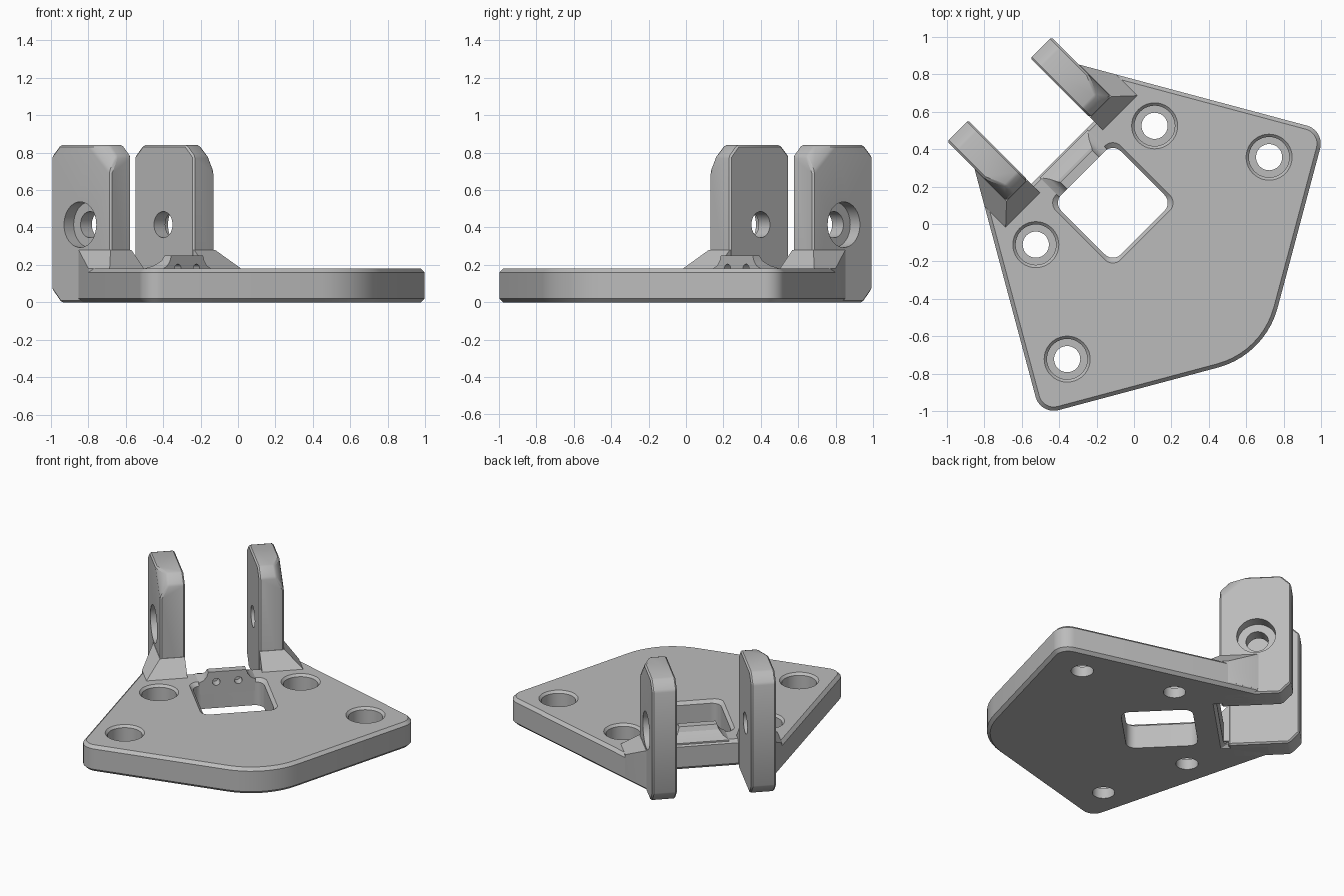
import bpy, bmesh
from math import pi, cos, sin, tan, atan2
from mathutils import Matrix, Vector

if "Cube" in bpy.data.objects:
    bpy.data.objects.remove(bpy.data.objects["Cube"], do_unlink=True)

grey = bpy.data.materials.new("plain grey")
grey.use_nodes = True
COLOUR = (0.5, 0.5, 0.5, 1)
grey.diffuse_color = COLOUR
grey.node_tree.nodes["Principled BSDF"].inputs["Base Color"].default_value = COLOUR


def loft(name, rings, cuts=()):
    """Skin matching rings of points, cap both ends, trim by planes."""
    bm = bmesh.new()
    loops = [[bm.verts.new(p) for p in ring] for ring in rings]
    n = len(loops[0])
    for a, b in zip(loops, loops[1:]):
        for i in range(n):
            j = (i + 1) % n
            bm.faces.new((a[i], a[j], b[j], b[i]))
    bm.faces.new(loops[0][::-1])
    bm.faces.new(loops[-1])
    for co, no in cuts:
        geom = bm.verts[:] + bm.edges[:] + bm.faces[:]
        res = bmesh.ops.bisect_plane(bm, geom=geom, plane_co=co, plane_no=no, clear_outer=True)
        edges = [e for e in res["geom_cut"] if isinstance(e, bmesh.types.BMEdge)]
        bmesh.ops.contextual_create(bm, geom=edges)
    bmesh.ops.recalc_face_normals(bm, faces=bm.faces[:])
    me = bpy.data.meshes.new(name)
    bm.to_mesh(me)
    bm.free()
    ob = bpy.data.objects.new(name, me)
    bpy.context.collection.objects.link(ob)
    return ob


def rounded(corners, steps=10):
    """Outline with each (x, y, radius) corner turned into an arc."""
    pts = []
    for i, (x, y, r) in enumerate(corners):
        p = Vector((x, y))
        if r == 0:
            pts.append(p)
            continue
        a = (Vector(corners[i - 1][:2]) - p).normalized()
        b = (Vector(corners[(i + 1) % len(corners)][:2]) - p).normalized()
        half = a.angle(b) / 2
        c = p + (a + b).normalized() * r / sin(half)
        v0, v1 = p + a * r / tan(half) - c, p + b * r / tan(half) - c
        start = atan2(v0.y, v0.x)
        sweep = (atan2(v1.y, v1.x) - start + pi) % (2 * pi) - pi
        for k in range(steps + 1):
            t = start + sweep * k / steps
            pts.append(c + Vector((cos(t), sin(t))) * r)
    return pts


def rect(x0, x1, y0, y1, z):
    return [(x0, y0, z), (x1, y0, z), (x1, y1, z), (x0, y1, z)]


def bore(name, steps, place):
    """Stepped round cutter from (radius, height) pairs."""
    ang = [2 * pi * k / 40 for k in range(40)]
    ob = loft(name, [[(r * cos(t), r * sin(t), h) for t in ang] for r, h in steps])
    ob.data.transform(place)
    return ob


def finish(ob, cutters=(), bevel=0, angle=60, mirror=False):
    """Bevel, cut, turn to the diagonal and shade."""
    if bevel:
        m = ob.modifiers.new("edges", "BEVEL")
        m.width, m.segments, m.limit_method = bevel, 1, "ANGLE"
        m.angle_limit = angle * pi / 180
    for c in cutters:
        m = ob.modifiers.new("cut", "BOOLEAN")
        m.operation, m.solver, m.object = "DIFFERENCE", "EXACT", c
    bpy.context.view_layer.update()
    dg = bpy.context.evaluated_depsgraph_get()
    me = bpy.data.meshes.new_from_object(ob.evaluated_get(dg))
    ob.modifiers.clear()
    ob.data = me
    if mirror:
        me.transform(Matrix.Scale(-1, 4, (1, 0, 0)))
        me.flip_normals()
    me.transform(Matrix.Rotation(pi / 4, 4, "Z"))
    me.materials.clear()
    me.materials.append(grey)
    bpy.ops.object.select_all(action="DESELECT")
    ob.select_set(True)
    bpy.context.view_layer.objects.active = ob
    bpy.ops.object.shade_smooth_by_angle(angle=pi / 6)


# Cutters: counterbored plate holes, square window, two small pin holes
T = 0.18
Y0, WIN = 0.16, 0.225
plate_cuts = [bore("plate_bore", [(0.07, -0.1), (0.07, 0.07), (0.108, 0.07), (0.108, T - 0.015),
                                  (0.143, T + 0.02)], Matrix.Translation((s * x, y, 0)))
              for x, y in ((0.763, -0.258), (0.449, 0.293)) for s in (1, -1)]


def window_ring(h, z):
    corners = [(-h, Y0 - h, 0.06), (h, Y0 - h, 0.06), (h, Y0 + h, 0.06), (-h, Y0 + h, 0.06)]
    return [(p.x, p.y, z) for p in rounded(corners)]


plate_cuts.append(loft("window_cutter", [window_ring(WIN, -0.1), window_ring(WIN, T - 0.02),
                                         window_ring(WIN + 0.04, T + 0.02)]))
pins = [bore("pin_cutter", [(0.024, -0.05), (0.024, 0.06)],
             Matrix.Translation((s * 0.07, Y0 + WIN, 0.18)) @ Matrix.Rotation(-pi / 2, 4, "X"))
        for s in (1, -1)]
lug_bore = bore("lug_bore", [(0.07, 0.1), (0.07, 0.32), (0.122, 0.32), (0.122, 0.6)],
                Matrix.Translation((0, 0.8, 0.415)) @ Matrix.Rotation(pi / 2, 4, "Y"))

# Base plate
outline = rounded([(-1.075, -0.368, 0.1), (0, -0.99, 0.45), (1.075, -0.368, 0.1),
                   (0.38, 0.835, 0), (0.26, 0.835, 0), (0.26, 0.54, 0),
                   (-0.26, 0.54, 0), (-0.26, 0.835, 0), (-0.38, 0.835, 0)])
plate = loft("base_plate", [[(p.x, p.y, z) for p in outline] for z in (0, T)])
finish(plate, plate_cuts + pins, bevel=0.02)

# Raised rib between the lugs, flush with the window wall
front = Y0 + WIN - 0.001
rib = loft("pin_rib", [rect(-w, w, front, back, z) for w, back, z in
                       ((0.18, 0.53, 0.1), (0.18, 0.53, T), (0.15, 0.49, 0.195),
                        (0.13, 0.45, 0.22), (0.12, 0.435, 0.25))])
finish(rib, pins)

# Upright lugs with a slanted outer corner, and their flared feet
profile = [(0.57, 0), (0.95, 0), (1.018, 0.07), (1.018, 0.78),
           (0.955, 0.84), (0.63, 0.84), (0.57, 0.78)]
slant = ((0.393, 0.738, 0.84), (2.08, -1, 1.12))
plate_side = ((1.075, -0.368, 0), (sin(pi / 3), cos(pi / 3), 0))
for side, mirror in (("left", False), ("right", True)):
    lug = loft(side + "_lug", [[(x, y, z) for y, z in profile] for x in (0.235, 0.393)], [slant])
    finish(lug, [lug_bore], bevel=0.01, angle=25, mirror=mirror)
    foot = loft(side + "_lug_foot", [rect(0.237, 0.497, 0.473, 0.9, 0.03),
                                     rect(0.237, 0.497, 0.473, 0.9, T),
                                     rect(0.237, 0.395, 0.568, 0.9, 0.28)], [plate_side])
    finish(foot, mirror=mirror)

# Cutters are no longer needed
for c in plate_cuts + pins + [lug_bore]:
    bpy.data.objects.remove(c, do_unlink=True)
